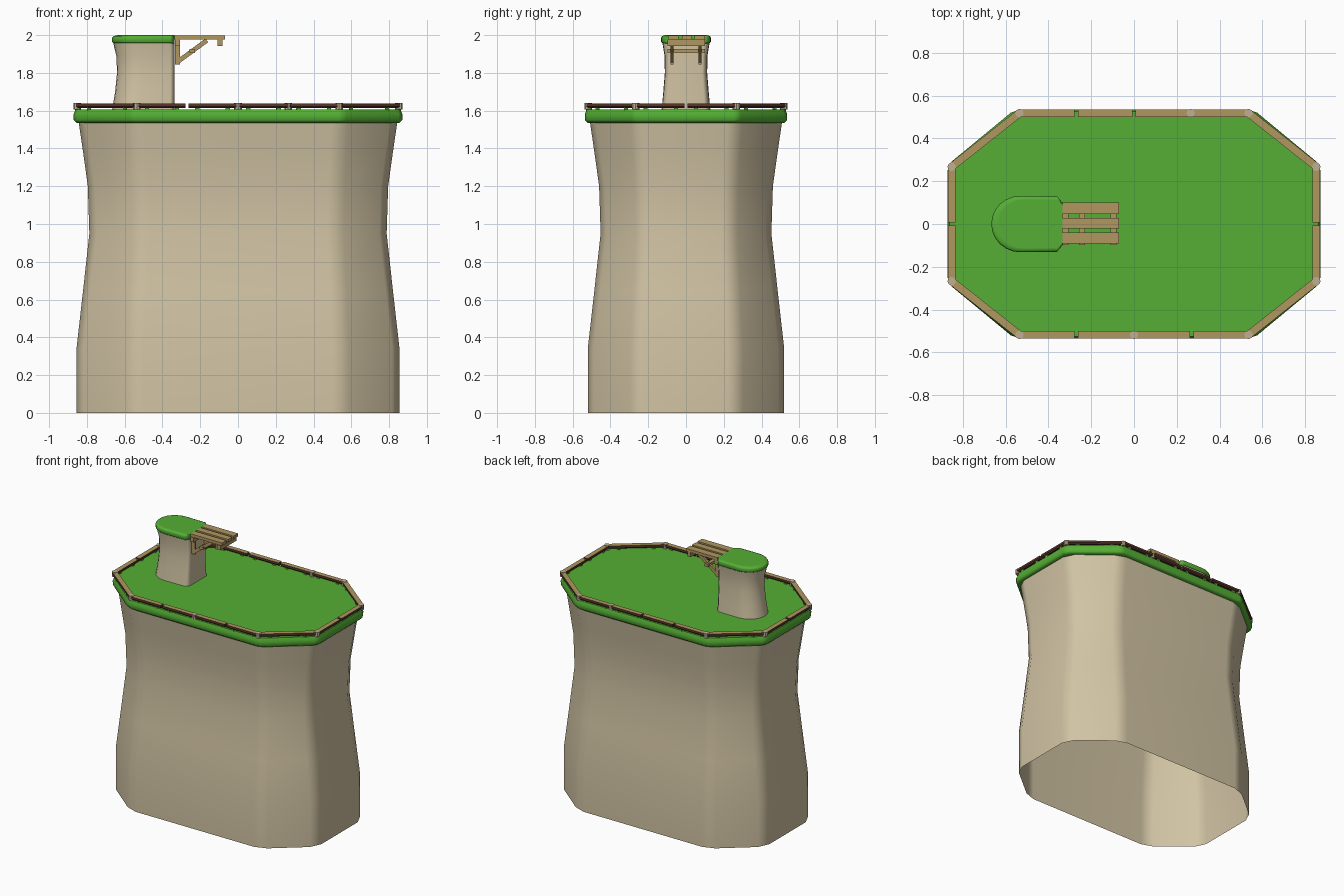
import bpy, bmesh, math
from mathutils import Vector

old = bpy.data.objects.get("Cube")
if old:
    bpy.data.objects.remove(old, do_unlink=True)


def material(name, rgb):
    m = bpy.data.materials.new(name)
    m.use_nodes = True
    m.diffuse_color = (*rgb, 1)
    m.node_tree.nodes["Principled BSDF"].inputs["Base Color"].default_value = (*rgb, 1)
    return m


STONE = material("stone", (0.64, 0.55, 0.37))
GRASS = material("grass", (0.09, 0.43, 0.035))
WOOD = material("cut wood", (0.44, 0.31, 0.12))
BARK = material("bark", (0.10, 0.035, 0.022))
PEG = material("peg", (0.52, 0.44, 0.29))


def finish(name, bm, mats, smooth=None):
    """Turn a bmesh into an object, optionally smooth with weighted normals."""
    bmesh.ops.recalc_face_normals(bm, faces=bm.faces[:])
    mesh = bpy.data.meshes.new(name)
    bm.to_mesh(mesh)
    bm.free()
    for m in mats:
        mesh.materials.append(m)
    ob = bpy.data.objects.new(name, mesh)
    bpy.context.collection.objects.link(ob)
    if smooth:
        mesh.shade_smooth()
        mesh.set_sharp_from_angle(angle=math.radians(smooth))
        ob.modifiers.new("normals", 'WEIGHTED_NORMAL').keep_sharp = True
    return ob


def loft(bm, rings, bottom=True, top=True):
    """Skin a stack of closed rings."""
    loops = [[bm.verts.new(p) for p in ring] for ring in rings]
    n = len(loops[0])
    for a, b in zip(loops, loops[1:]):
        for i in range(n):
            j = (i + 1) % n
            bm.faces.new((a[i], a[j], b[j], b[i]))
    if bottom:
        bm.faces.new(loops[0][::-1])
    if top:
        bm.faces.new(loops[-1])


def beam(bm, a, b, profile):
    """Sweep a (side, up) profile straight from a to b."""
    a, b = Vector(a), Vector(b)
    along = (b - a).normalized()
    ref = Vector((0, 0, 1)) if abs(along.z) < 0.95 else Vector((1, 0, 0))
    side = along.cross(ref).normalized()
    up = side.cross(along)
    loft(bm, [[p + side * s + up * u for s, u in profile] for p in (a, b)])


def rect(w, h):
    return [(-w / 2, -h / 2), (w / 2, -h / 2), (w / 2, h / 2), (-w / 2, h / 2)]


def octagon(z, grow, soft):
    """Long octagon with softened corners."""
    hx, hy = 0.855 + grow, 0.52 + grow
    cx, cy = 0.55 + 0.4 * grow, 0.27 + 0.4 * grow
    pts = [Vector((x, y, z)) for x, y in (
        (-cx, -hy), (cx, -hy), (hx, -cy), (hx, cy),
        (cx, hy), (-cx, hy), (-hx, cy), (-hx, -cy))]
    ring = []
    for i, p in enumerate(pts):
        for q in (pts[i - 1], pts[(i + 1) % 8]):
            ring.append(p + (q - p).normalized() * soft)
    return ring


# Cliff body, open underneath
bm = bmesh.new()
loft(bm, [octagon(z, g, 0.05) for z, g in (
    (0, 0), (0.34, 0), (0.65, -0.035), (0.95, -0.068), (1.2, -0.06),
    (1.38, -0.035), (1.55, -0.01))], bottom=False, top=False)
finish("cliff_body", bm, [STONE], 60)

# Grass plateau with a rounded rim
bm = bmesh.new()
loft(bm, [octagon(z, g, 0.025) for z, g in (
    (1.535, -0.05), (1.535, 0.0), (1.55, 0.015), (1.58, 0.016), (1.605, 0.006))])
finish("grass_plateau", bm, [GRASS], 50)


# Rock pillar, flat on the side that carries the deck
def pillar_ring(z, sx, sy):
    pts = [(-0.36, -0.13), (-0.335, -0.1), (-0.335, 0.1), (-0.36, 0.13)]
    for i in range(13):
        a = math.radians(90 + 15 * i)
        pts.append((-0.53 + 0.137 * math.cos(a), 0.132 * math.sin(a)))
    return [(-0.335 + (x + 0.335) * sx, y * sy, z) for x, y in pts]


bm = bmesh.new()
loft(bm, [pillar_ring(*r) for r in (
    (1.6, 1, 0.98), (1.7, 0.95, 0.91), (1.8, 0.92, 0.85),
    (1.89, 0.93, 0.86), (1.97, 0.99, 0.96))])
finish("rock_pillar", bm, [STONE], 60)

# Grass cap on the pillar
bm = bmesh.new()
loft(bm, [pillar_ring(*r) for r in (
    (1.955, 0.97, 0.93), (1.965, 1, 1), (1.985, 1, 1),
    (1.995, 0.975, 0.96), (2.0, 0.9, 0.85))])
finish("pillar_grass_cap", bm, [GRASS], 70)

# Railing path: points marked True carry a peg
RX, RY, CX, CY = 0.852, 0.518, 0.535, 0.267
path = [(-CX, -RY, True), (-0.27, -RY, False), (0, -RY, True), (0.27, -RY, False),
        (CX, -RY, True), (RX, -CY, True), (RX, 0, False), (RX, CY, True),
        (CX, RY, True), (0.265, RY, True), (0, RY, False), (-0.27, RY, False),
        (-CX, RY, True), (-RX, CY, True), (-RX, 0, False), (-RX, -CY, True)]

# Split logs, cut face up, on short stubs
half_log = [(-0.018, 0.012), (-0.018, -0.004), (-0.01, -0.012),
            (0.01, -0.012), (0.018, -0.004), (0.018, 0.012)]
rails, stubs, pegs = bmesh.new(), bmesh.new(), bmesh.new()
for i, (x, y, pegged) in enumerate(path):
    a = Vector((x, y, 1.626))
    b = Vector((*path[(i + 1) % len(path)][:2], 1.626))
    gap = (b - a).normalized() * 0.008
    beam(rails, a + gap, b - gap, half_log)
    for t in (0.2, 0.8):
        p = a.lerp(b, t)
        beam(stubs, (p.x, p.y, 1.6), (p.x, p.y, 1.62), rect(0.022, 0.022))
    if pegged:
        loft(pegs, [[(x + 0.02 * math.cos(k * math.pi / 4),
                      y + 0.02 * math.sin(k * math.pi / 4), z) for k in range(8)]
                    for z in (1.605, 1.641)])
rail = finish("log_railing", rails, [BARK, WOOD])
for f in rail.data.polygons:
    f.material_index = 1 if f.normal.z > 0.9 else 0
finish("railing_stubs", stubs, [GRASS])
finish("railing_pegs", pegs, [PEG])

# Deck planks
bm = bmesh.new()
for y, w in ((0.073, 0.054), (0.004, 0.05), (-0.066, 0.052)):
    beam(bm, (-0.335, y, 1.988), (-0.07, y, 1.988), rect(w, 0.022))
finish("deck_planks", bm, [WOOD])

# Deck frame: cross beams, wall posts and diagonal braces
bm = bmesh.new()
for x, z, h in ((-0.095, 1.96, 0.036), (-0.32, 1.96, 0.034), (-0.242, 1.915, 0.022)):
    beam(bm, (x, -0.097, z), (x, 0.1, z), rect(0.028, h))
for y in (-0.075, 0.075):
    beam(bm, (-0.32, y, 1.845), (-0.32, y, 1.975), rect(0.016, 0.028))
    beam(bm, (-0.318, y, 1.86), (-0.165, y, 1.972), rect(0.016, 0.024))
finish("deck_frame", bm, [WOOD])
